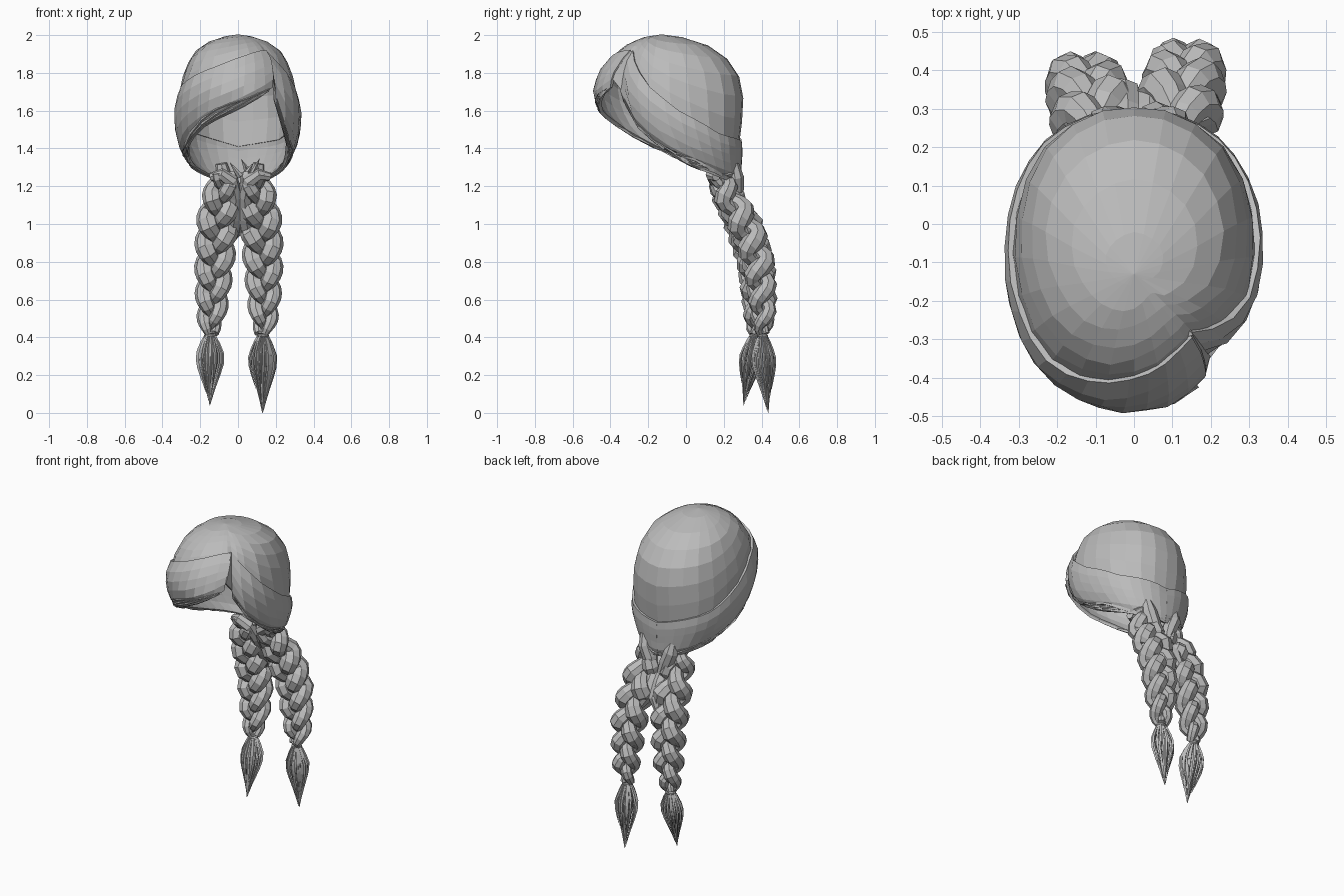
import bpy, bmesh, math, random
from mathutils import Vector

if "Cube" in bpy.data.objects:
    bpy.data.objects.remove(bpy.data.objects["Cube"])

random.seed(4)
hair = bpy.data.materials.new("hair_grey")
hair.diffuse_color = (0.5, 0.5, 0.5, 1)
hair.use_nodes = True
hair.node_tree.nodes["Principled BSDF"].inputs["Base Color"].default_value = hair.diffuse_color


def lerp(table, t):
    """Piecewise linear lookup; rows are (key, value, ...) in rising order."""
    if t <= table[0][0]:
        return table[0][1:]
    for a, b in zip(table, table[1:]):
        if t <= b[0]:
            f = (t - a[0]) / (b[0] - a[0])
            return tuple(p + (q - p) * f for p, q in zip(a[1:], b[1:]))
    return table[-1][1:]


def add_object(name, bm, thickness=0):
    bmesh.ops.remove_doubles(bm, verts=bm.verts, dist=0.0005)
    bmesh.ops.recalc_face_normals(bm, faces=bm.faces)
    me = bpy.data.meshes.new(name)
    bm.to_mesh(me)
    bm.free()
    me.materials.append(hair)
    ob = bpy.data.objects.new(name, me)
    bpy.context.collection.objects.link(ob)
    if thickness:
        mod = ob.modifiers.new("shell", 'SOLIDIFY')
        mod.thickness = thickness
        mod.offset = 0
    return ob


# Head section by height: z, half width, front y, back y
SECTION = [(1.20, 0.16, -0.05, 0.275), (1.25, 0.19, -0.10, 0.28), (1.30, 0.24, -0.18, 0.28),
           (1.40, 0.295, -0.30, 0.285), (1.50, 0.318, -0.40, 0.297), (1.60, 0.322, -0.455, 0.305),
           (1.70, 0.312, -0.48, 0.305), (1.80, 0.288, -0.45, 0.275), (1.90, 0.24, -0.38, 0.195),
           (1.95, 0.18, -0.31, 0.10), (1.985, 0.10, -0.225, -0.02), (2.0, 0.0, -0.13, -0.13)]
# Fullness between the main axes: azimuth, scale
FULL = [(-180, 1.0), (-135, 1.035), (-95, 1.0), (-75, 1.02), (-50, 1.055), (-25, 1.02), (0, 1.0),
        (41.9, 1.0), (42.1, 0.88), (70, 1.0), (90, 1.0), (135, 1.04), (180, 1.0)]
# Lower hair edge by azimuth (0 = front, positive = +x)
EDGE = [(-180, 1.22), (-150, 1.24), (-120, 1.28), (-90, 1.33), (-70, 1.38), (-50, 1.46),
        (-30, 1.545), (0, 1.62), (20, 1.68), (32, 1.715), (38, 1.74), (44, 1.66),
        (50, 1.55), (60, 1.46), (75, 1.36), (90, 1.31), (120, 1.26), (150, 1.23), (180, 1.22)]
# Upper edge of the swept outer layers
LAYER_TOP = [(-180, 1.43), (-120, 1.52), (-90, 1.63), (-70, 1.73), (-40, 1.80), (0, 1.875),
             (25, 1.91), (43, 1.915), (46, 1.89), (58, 1.84), (75, 1.72), (95, 1.60),
             (130, 1.47), (180, 1.43)]


def head_point(deg, z, off=0.0):
    hw, y0, y1 = lerp(SECTION, z)
    a = math.radians(deg)
    k = 1 + (lerp(FULL, deg)[0] - 1) * min(1, (2 - z) / 0.2)
    yc, d = (y0 + y1) / 2, (y1 - y0) / 2
    return Vector(((hw * k + off) * math.sin(a), yc - (d * k + off) * math.cos(a), z))


def grid_mesh(rows):
    bm = bmesh.new()
    vs = [[bm.verts.new(p) for p in r] for r in rows]
    for r, s in zip(vs, vs[1:]):
        for i in range(len(r) - 1):
            bm.faces.new((r[i], r[i + 1], s[i + 1], s[i]))
    return bm


# Crown cap, tucked just under the swept layers
cols = [-180 + 15 * i for i in range(14)] + [30, 38, 44, 52, 60] + [75 + 15 * i for i in range(8)]
rows = []
for j in range(8):
    u = math.sin(j / 7 * math.pi / 2)
    rows.append([])
    for c in cols:
        low = max(lerp(EDGE, c)[0], lerp(LAYER_TOP, c)[0] - 0.02)
        z = low * (1 - u) + 2.0 * u
        rows[-1].append(head_point(c, z, -0.010 * (1 - u) if j < 7 else 0))
add_object("crown_cap", grid_mesh(rows), 0.008)


def layer_column(c, j):
    """Point j of 0..5 down a swept layer at azimuth c."""
    v = j / 5
    z = lerp(LAYER_TOP, c)[0] * (1 - v) + (lerp(EDGE, c)[0] - 0.008) * v
    return head_point(c, z, (-0.002, 0.006, 0.006, 0.005, 0.004, -0.006)[j])


def swept_layer(name, top_span, low_span, n):
    """Raised outer layer between the crown step and the hairline."""
    rows = []
    for j in range(6):
        a, b = (p + (q - p) * j / 5 for p, q in zip(top_span, low_span))
        rows.append([layer_column(a + (b - a) * i / n, j) for i in range(n + 1)])
    add_object(name, grid_mesh(rows), 0.018)


swept_layer("side_swept_fringe", (-180, 41.9), (-180, 36), 20)
swept_layer("right_side_lock", (43, 180), (44, 180), 13)

# Folded hair closing the parting between fringe and right lock
rows = [[layer_column(41.9 - 1.18 * j, j), layer_column(43 + 0.2 * j, min(j, 4))]
        for j in range(5)]
add_object("parting_fold", grid_mesh(rows), 0.012)


def tube(bm, pts, radii, sides, squash=1.0):
    """Tapered, faceted tube along a list of points."""
    rings = []
    for i, p in enumerate(pts):
        t = (pts[min(i + 1, len(pts) - 1)] - pts[max(i - 1, 0)]).normalized()
        ref = Vector((0, 1, 0)) if abs(t.y) < 0.9 else Vector((1, 0, 0))
        u = t.cross(ref).normalized()
        w = t.cross(u)
        rings.append([bm.verts.new(p + (u * math.cos(a) + w * math.sin(a) * squash) * radii[i])
                      for a in (math.tau * k / sides for k in range(sides))])
    for r, s in zip(rings, rings[1:]):
        for k in range(sides):
            m = (k + 1) % sides
            bm.faces.new((r[k], r[m], s[m], s[k]))
    bm.faces.new(rings[0])
    bm.faces.new(rings[-1])


# Thin strands combed along the lower hairline
for name, a, b in (("left_edge_strands", -178, 32), ("right_edge_strands", 45, 178)):
    bm = bmesh.new()
    for s in range(4):
        pts, rad = [], []
        for i in range(17):
            c = a + (b - a) * i / 16
            lift = 0.016 * s * (0.6 + 0.4 * math.sin(i * 0.9 + s))
            pts.append(head_point(c, lerp(EDGE, c)[0] - 0.010 + lift, 0.003 + 0.002 * s))
            rad.append(0.001 + 0.009 * math.sin(math.pi * i / 16) ** 0.5)
        tube(bm, pts, rad, 4)
    add_object(name, bm)

# Braid centre lines: z, x, y, width scale (rising z)
PATHS = {"left": [(0.42, -0.148, 0.365, 0.42), (0.5, -0.142, 0.37, 0.72), (0.6, -0.136, 0.37, 0.85),
                  (0.8, -0.124, 0.355, 1.0), (1.0, -0.110, 0.295, 1.08), (1.15, -0.090, 0.215, 0.95),
                  (1.27, -0.075, 0.17, 0.65)],
         "right": [(0.42, 0.133, 0.405, 0.42), (0.5, 0.138, 0.41, 0.72), (0.6, 0.138, 0.405, 0.85),
                   (0.8, 0.133, 0.385, 1.0), (1.0, 0.122, 0.315, 1.08), (1.15, 0.105, 0.225, 0.95),
                   (1.27, 0.085, 0.17, 0.65)]}
TIPS = {"left": Vector((-0.15, 0.305, 0.04)), "right": Vector((0.13, 0.435, 0.0))}

for side, path in PATHS.items():
    sign = -1 if side == "left" else 1
    # Three interwoven strands, fat at the outer turns
    for s in range(3):
        pts, rad = [], []
        for i in range(37):
            z = 1.27 - 0.85 * i / 36
            x, y, w = lerp(path, z)
            t = math.tau * (2.1 * i / 36 + s / 3)
            pts.append(Vector((x + sign * 0.054 * w * math.sin(t),
                               y + 0.045 * w * math.sin(2 * t), z)))
            rad.append(w * (0.040 + 0.016 * abs(math.sin(t))))
        bm = bmesh.new()
        tube(bm, pts, rad, 8, 0.95)
        add_object(f"{side}_braid_strand_{s + 1}", bm)

    # Tie around the braid end
    x, y, _ = lerp(path, 0.42)
    knot = Vector((x, y, 0.42))
    bm = bmesh.new()
    for dz in (-0.012, 0.008):
        tube(bm, [knot + Vector((0, 0, dz + h)) for h in (-0.01, -0.004, 0.004, 0.01)],
             [0.024, 0.031, 0.031, 0.024], 10)
    add_object(f"{side}_braid_tie", bm)

    # Brush-like tail: solid core and loose strands converging on the tip
    tip = TIPS[side]
    bulge = [(0, 0.02), (0.12, 0.045), (0.28, 0.07), (0.42, 0.068), (0.58, 0.05), (0.78, 0.024),
             (1, 0.002)]
    bm = bmesh.new()
    steps = [i / 8 for i in range(9)]
    tube(bm, [knot.lerp(tip, f) for f in steps], [lerp(bulge, f)[0] * 0.6 for f in steps], 8, 0.8)
    for k in range(28):
        a = math.tau * k / 28 + random.uniform(-0.1, 0.1)
        reach, spread = random.uniform(0.6, 1.0), random.uniform(0.75, 1.08)
        pts = []
        for i in range(8):
            f = reach * i / 7
            r = lerp(bulge, f)[0] * spread
            pts.append(knot.lerp(tip, f) + Vector((math.cos(a) * r, math.sin(a) * r * 0.8, 0)))
        tube(bm, pts, [0.005, 0.007, 0.008, 0.008, 0.007, 0.005, 0.003, 0.0008], 4)
    add_object(f"{side}_tail", bm)

# Gathered locks crossing from the nape into the braids
bm = bmesh.new()
for sx in (-1, 1):
    for pts, rad in (
            (((0.155, 0.16, 1.25), (0.10, 0.14, 1.26), (0.05, 0.16, 1.23), (0.025, 0.21, 1.15),
              (0.03, 0.28, 1.04), (0.04, 0.335, 0.96), (0.07, 0.36, 0.89)),
             (0.022, 0.036, 0.040, 0.044, 0.050, 0.048, 0.02)),
            (((0.10, 0.25, 1.32), (0.09, 0.26, 1.25), (0.06, 0.26, 1.18), (0.03, 0.27, 1.10)),
             (0.03, 0.046, 0.046, 0.03))):
        tube(bm, [Vector((sx * p[0] + 0.012, p[1], p[2])) for p in pts], rad, 8)
add_object("nape_gather", bm)

# Loose spiky ends at the nape
bm = bmesh.new()
for k in range(7):
    base = Vector((random.uniform(-0.06, 0.08), random.uniform(0.15, 0.25), 1.25))
    end = base + Vector((random.uniform(-0.06, 0.06), random.uniform(-0.04, 0.04),
                         random.uniform(0.04, 0.11)))
    tube(bm, [base, base.lerp(end, 0.5), end], [0.016, 0.011, 0.001], 4)
add_object("nape_wisps", bm)
